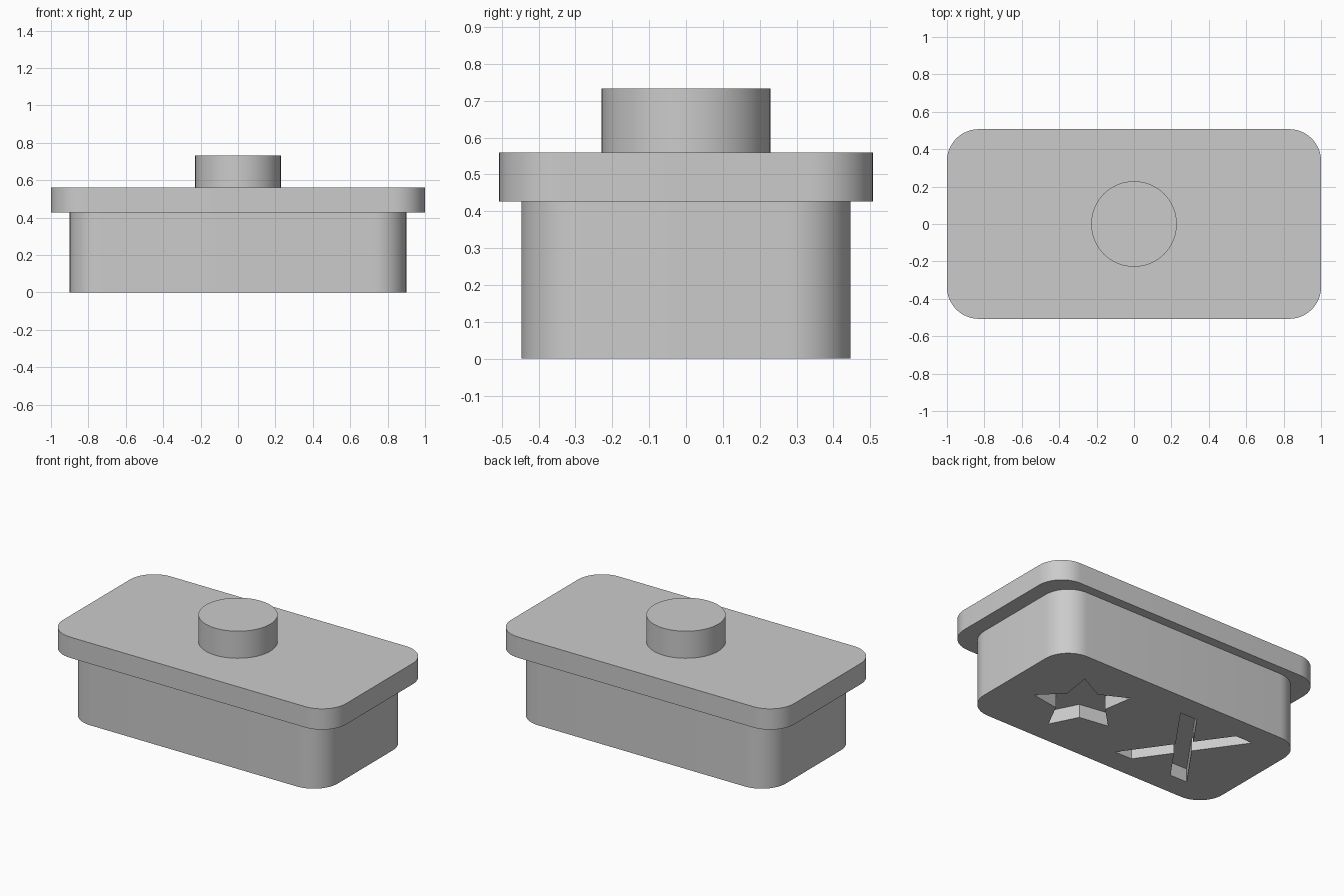
import bpy, bmesh, math

cube = bpy.data.objects.get("Cube")
if cube:
    bpy.data.objects.remove(cube, do_unlink=True)

grey = bpy.data.materials.new("plain grey")
grey.use_nodes = True
colour = (0.6, 0.6, 0.6, 1.0)
grey.diffuse_color = colour
grey.node_tree.nodes["Principled BSDF"].inputs["Base Color"].default_value = colour


def prism(name, outline, bottom, top):
    """Extrude a flat outline from one height to another."""
    bm = bmesh.new()
    face = bm.faces.new([bm.verts.new((x, y, bottom)) for x, y in outline])
    side = bmesh.ops.extrude_face_region(bm, geom=[face])
    for v in side["geom"]:
        if isinstance(v, bmesh.types.BMVert):
            v.co.z = top
    bmesh.ops.recalc_face_normals(bm, faces=bm.faces)
    mesh = bpy.data.meshes.new(name)
    bm.to_mesh(mesh)
    bm.free()
    mesh.materials.append(grey)
    obj = bpy.data.objects.new(name, mesh)
    bpy.context.collection.objects.link(obj)
    return obj


def select_only(obj):
    bpy.ops.object.select_all(action="DESELECT")
    obj.select_set(True)
    bpy.context.view_layer.objects.active = obj


def arc(cx, cy, radius, start, sweep, steps):
    return [(cx + radius * math.cos(start + sweep * i / steps),
             cy + radius * math.sin(start + sweep * i / steps)) for i in range(steps + 1)]


def rounded_rectangle(hx, hy, r):
    points = []
    for i, (sx, sy) in enumerate([(1, 1), (-1, 1), (-1, -1), (1, -1)]):
        points += arc(sx * (hx - r), sy * (hy - r), r, i * math.pi / 2, math.pi / 2, 12)
    return points


def star(cx, cy, outer, inner):
    # one point aims toward the front
    points = []
    for i in range(10):
        a = -math.pi / 2 + i * math.pi / 5
        r = inner if i % 2 else outer
        points.append((cx + r * math.cos(a), cy + r * math.sin(a)))
    return points


def diagonal_cross(cx, hx, hy, bar):
    # bar is the width of each slanted arm, measured along x
    slope = hy / (hx - bar / 2)
    half = [(bar / 2, 0), (hx, hy), (hx - bar, hy), (0, slope * bar / 2),
            (bar - hx, hy), (-hx, hy)]
    return [(cx + x, y) for x, y in half] + [(cx - x, -y) for x, y in half]


# Body, overhanging lid and round knob
body = prism("body", rounded_rectangle(0.90, 0.447, 0.17), 0.0, 0.427)
lid = prism("lid", rounded_rectangle(1.0, 0.507, 0.17), 0.427, 0.56)
knob = prism("knob", arc(0, 0, 0.229, 0, math.tau, 64)[:-1], 0.56, 0.733)

# Shallow star and crossed slots cut into the underside
recesses = [("star_cutter", star(0.40, 0.0, 0.295, 0.15)),
            ("cross_cutter", diagonal_cross(-0.375, 0.27, 0.295, 0.122))]
for name, outline in recesses:
    cutter = prism(name, outline, -0.1, 0.087)
    cutter.hide_render = True
    cut = body.modifiers.new(name, "BOOLEAN")
    cut.operation = "DIFFERENCE"
    cut.solver = "EXACT"
    cut.object = cutter
    select_only(body)
    bpy.ops.object.modifier_apply(modifier=cut.name)
    bpy.data.objects.remove(cutter, do_unlink=True)

for obj in (body, lid, knob):
    select_only(obj)
    bpy.ops.object.shade_smooth_by_angle(angle=math.radians(30))
